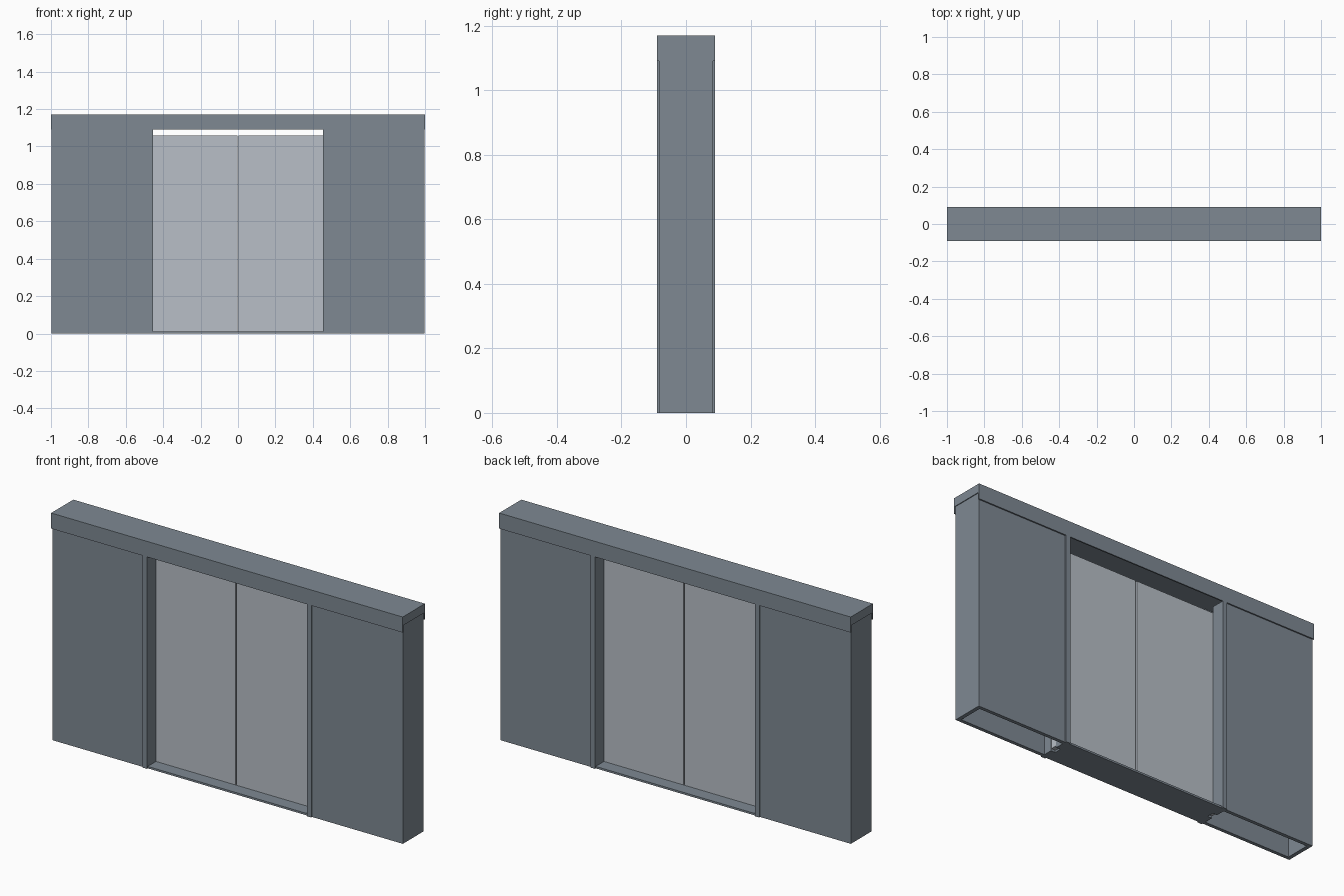
import bpy

if "Cube" in bpy.data.objects:
    bpy.data.objects.remove(bpy.data.objects["Cube"])


def material(name, rgb):
    m = bpy.data.materials.new(name)
    m.use_nodes = True
    m.diffuse_color = (*rgb, 1)
    m.node_tree.nodes["Principled BSDF"].inputs["Base Color"].default_value = (*rgb, 1)
    return m


steel = material("slate grey metal", (0.21, 0.25, 0.29))
pale = material("pale grey panel", (0.48, 0.52, 0.57))


def box(name, x, y, z, mat):
    """Box from (min, max) ranges on each axis."""
    bpy.ops.mesh.primitive_cube_add(size=1, location=[sum(r) / 2 for r in (x, y, z)])
    ob = bpy.context.object
    ob.name = name
    ob.scale = [r[1] - r[0] for r in (x, y, z)]
    bpy.ops.object.transform_apply(location=False, rotation=False, scale=True)
    ob.data.materials.append(mat)
    return ob


def span(side, a, b):
    """Range a..b, mirrored to the chosen side."""
    return tuple(sorted((side * a, side * b)))


DEPTH, SKIN, INNER = 0.09, 0.083, 0.065
JAMB_IN, JAMB_OUT, END = 0.455, 0.48, 0.996
HEAD_LOW, HEAD_MID, TOP = 1.09, 1.125, 1.17

# Header beam with a skirt along front and back
box("header_beam", (-1, 1), (-DEPTH, DEPTH), (HEAD_MID, TOP), steel)
for face, s in (("front", -1), ("back", 1)):
    box("header_skirt_" + face, (-1, 1), span(s, SKIN, DEPTH), (HEAD_LOW, HEAD_MID), steel)

# Threshold across the opening
box("threshold", (-JAMB_IN, JAMB_IN), (-SKIN, SKIN), (0, 0.01), steel)

for side, s in (("left", 1), ("right", -1)):
    # Hollow wall pocket, open underneath
    for face, f in (("front", -1), ("back", 1)):
        box(f"wall_{face}_{side}", span(s, JAMB_OUT, END), span(f, INNER, SKIN),
            (0, HEAD_MID), steel)
    box("wall_end_" + side, span(s, END - 0.02, END), (-INNER, INNER), (0, HEAD_MID), steel)

    # Jambs either side of the sliding slot
    for face, f in (("front", -1), ("back", 1)):
        box(f"jamb_{face}_{side}", span(s, JAMB_IN, JAMB_OUT), span(f, 0.018, DEPTH),
            (0, HEAD_LOW), steel)

    # Sliding leaf reaching into the slot
    box("door_leaf_" + side, span(s, 0.003, JAMB_OUT), (-0.016, 0.016), (0.01, 1.06), pale)
